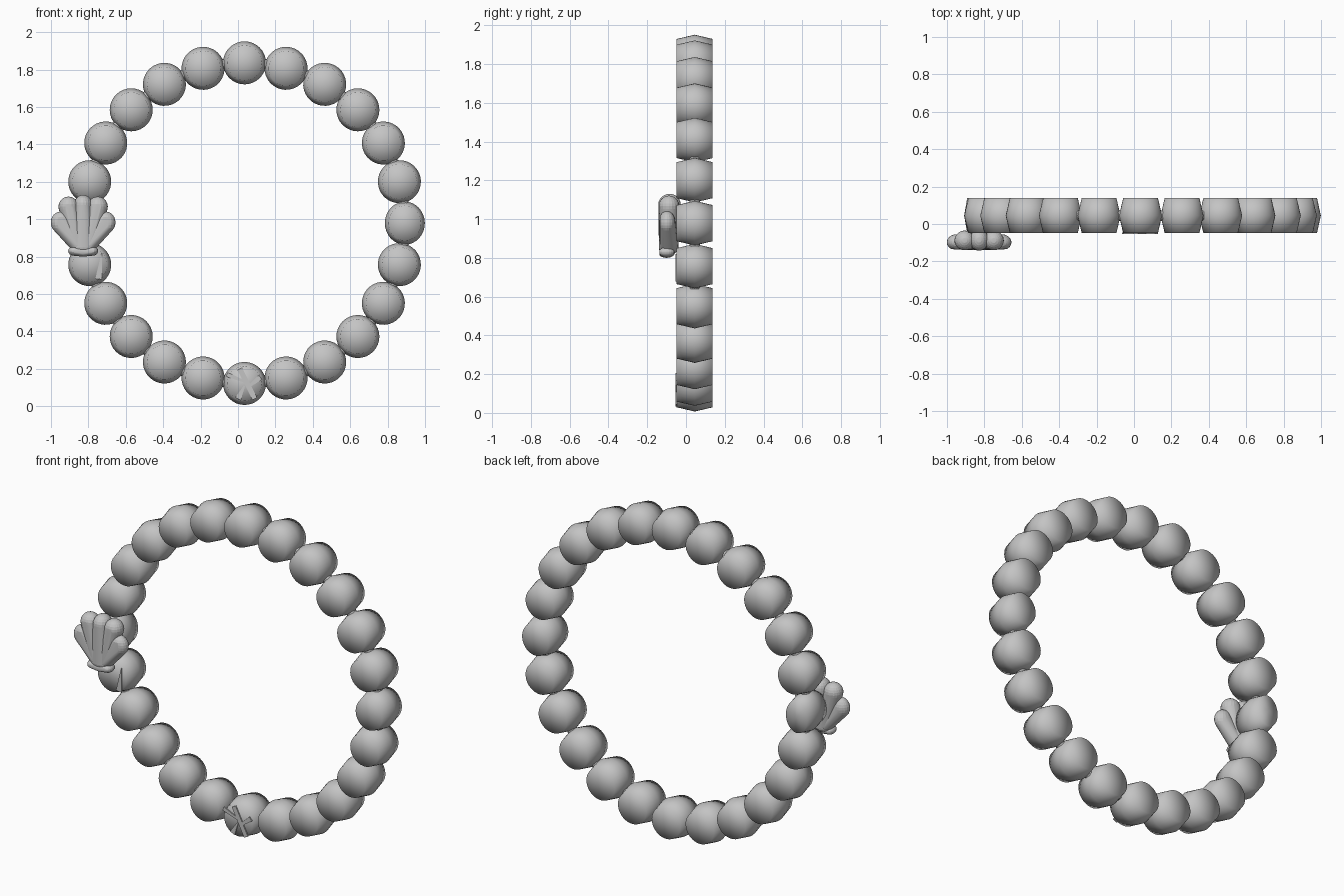
import bpy
import bmesh
import math
from mathutils import Matrix, Vector

if "Cube" in bpy.data.objects:
    bpy.data.objects.remove(bpy.data.objects["Cube"], do_unlink=True)

grey = bpy.data.materials.new("plain grey")
grey.use_nodes = True
colour = (0.55, 0.55, 0.55, 1)
grey.diffuse_color = colour
grey.node_tree.nodes["Principled BSDF"].inputs["Base Color"].default_value = colour

CENTRE = Vector((0.035, 0.045, 0.979))
RING, BEAD, HALF = 0.857, 0.115, 0.093


def finish(name, bm, smooth=True):
    bmesh.ops.recalc_face_normals(bm, faces=bm.faces)
    mesh = bpy.data.meshes.new(name)
    bm.to_mesh(mesh)
    bm.free()
    mesh.materials.append(grey)
    for face in mesh.polygons:
        face.use_smooth = smooth
    obj = bpy.data.objects.new(name, mesh)
    bpy.context.collection.objects.link(obj)
    return obj


def bead(name, angle, radial=1.0):
    # Barrel bead: flat round ends facing front and back, ridge in the middle
    bm = bmesh.new()
    bmesh.ops.create_uvsphere(bm, u_segments=32, v_segments=4, radius=1)
    for v in bm.verts:
        x, y, z = v.co
        rim = 0.81 / math.hypot(x, y) if 0.1 < abs(z) < 0.9 else 1
        end = 0 if abs(z) < 0.1 else math.copysign(HALF, z)
        v.co = (x * rim * BEAD * radial, end, y * rim * BEAD)
    spot = CENTRE + Vector((math.cos(angle), 0, math.sin(angle))) * RING
    bm.transform(Matrix.Translation(spot) @ Matrix.Rotation(-angle, 4, 'Y'))
    finish(name, bm)


# Ring of beads; the two at the sides are slimmer
COUNT = 24
for i in range(COUNT):
    bead(f"bead_{i + 1}", i * math.tau / COUNT, {0: 0.93, COUNT // 2: 0.75}.get(i, 1.0))

# String through the beads
bpy.ops.mesh.primitive_torus_add(location=CENTRE, rotation=(math.pi / 2, 0, 0),
                                 major_radius=RING, minor_radius=0.028,
                                 major_segments=72, minor_segments=8)
string = bpy.context.object
string.name = "string"
string.data.materials.append(grey)
bpy.ops.object.shade_smooth()


def rib(name, tip, base, front=-0.138):
    # Hull around two ellipsoids, each given as (centre, radii)
    bm = bmesh.new()
    for centre, radii in (tip, base):
        place = Matrix.Translation(centre) @ Matrix.Diagonal((*radii, 1))
        bmesh.ops.create_uvsphere(bm, u_segments=20, v_segments=12, radius=1, matrix=place)
    for v in bm.verts:
        v.co.y = max(v.co.y, front)
    hull = bmesh.ops.convex_hull(bm, input=bm.verts)
    loose = [g for g in hull["geom_interior"] if isinstance(g, bmesh.types.BMVert)]
    bmesh.ops.delete(bm, geom=loose, context='VERTS')
    obj = finish(name, bm)
    bpy.ops.object.select_all(action='DESELECT')
    obj.select_set(True)
    bpy.context.view_layer.objects.active = obj
    bpy.ops.object.shade_smooth_by_angle(angle=math.radians(40))


# Scallop shell charm on the model's right
SX = -0.828
rib("shell_middle_rib", ((SX, -0.085, 1.075), (0.05, 0.058, 0.055)),
    ((SX, -0.09, 0.85), (0.07, 0.05, 0.035)), -0.142)
for side, label in ((-1, "right"), (1, "left")):
    foot = ((SX + side * 0.03, -0.09, 0.86), (0.045, 0.045, 0.03))
    rib(f"shell_{label}_upper_rib", ((SX + side * 0.078, -0.088, 1.067),
                                     (0.054, 0.053, 0.054)), foot)
    rib(f"shell_{label}_outer_rib", ((SX + side * 0.12, -0.098, 0.983),
                                     (0.053, 0.043, 0.058)), foot, -0.135)
    rib(f"shell_{label}_foot", ((SX + side * 0.05, -0.1, 0.83), (0.03, 0.04, 0.025)),
        ((SX, -0.1, 0.825), (0.035, 0.042, 0.025)))


def sliver(name, start, end, wide, narrow):
    # Thin tapered slat lying on the front of a bead
    bm = bmesh.new()
    a, b = Vector(start), Vector(end)
    across = (b - a).normalized().orthogonal()
    outline = (a + across * wide, a - across * wide, b - across * narrow, b + across * narrow)
    front = CENTRE.y - HALF
    face = bm.faces.new([bm.verts.new((p.x, front + 0.002, p.y)) for p in outline])
    out = bmesh.ops.extrude_face_region(bm, geom=[face])["geom"]
    for g in out:
        if isinstance(g, bmesh.types.BMVert):
            g.co.y -= 0.008
    finish(name, bm, smooth=False)


# Crossed slats on the lowest bead and one splinter below the shell
sliver("long_slat", (0.01, 0.2), (0.09, 0.04), 0.014, 0.014)
sliver("upper_slat", (-0.06, 0.17), (0.04, 0.13), 0.012, 0.006)
sliver("lower_slat", (0.0, 0.04), (0.035, 0.11), 0.016, 0.004)
sliver("side_slat", (0.05, 0.1), (0.12, 0.155), 0.006, 0.014)
sliver("splinter", (-0.745, 0.68), (-0.728, 0.82), 0.018, 0.002)
